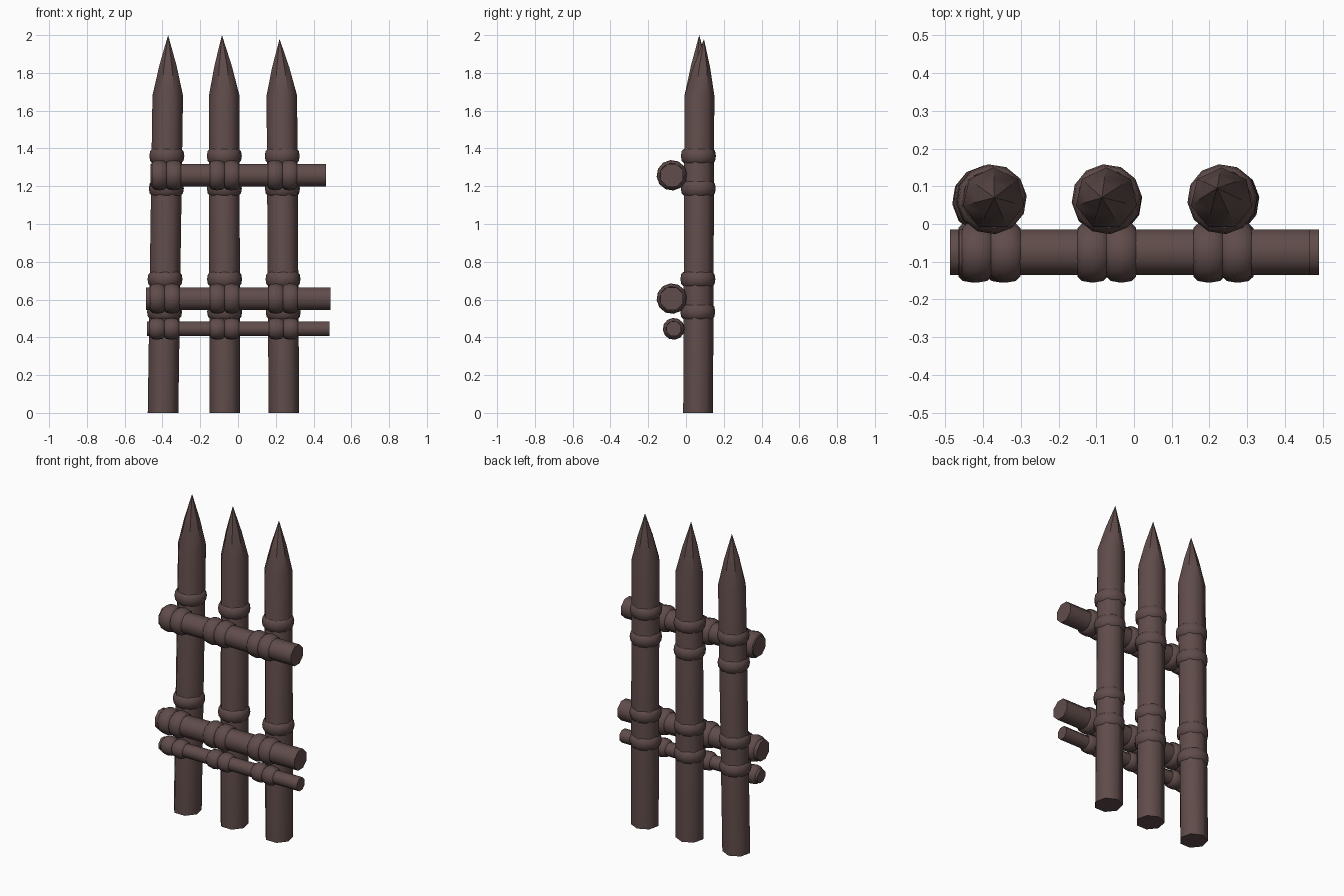
import bpy, bmesh
from math import sin, cos, pi
from mathutils import Vector

cube = bpy.data.objects.get("Cube")
if cube:
    bpy.data.objects.remove(cube, do_unlink=True)

wood = bpy.data.materials.new("dark brown wood")
wood.use_nodes = True
COLOR = (0.115, 0.072, 0.069, 1)
wood.diffuse_color = COLOR
wood.node_tree.nodes["Principled BSDF"].inputs["Base Color"].default_value = COLOR


def finish(name, bm, angle):
    """Turn a bmesh into a shaded object."""
    bmesh.ops.recalc_face_normals(bm, faces=bm.faces)
    mesh = bpy.data.meshes.new(name)
    bm.to_mesh(mesh)
    bm.free()
    mesh.materials.append(wood)
    obj = bpy.data.objects.new(name, mesh)
    bpy.context.collection.objects.link(obj)
    bpy.ops.object.select_all(action='DESELECT')
    obj.select_set(True)
    bpy.context.view_layer.objects.active = obj
    bpy.ops.object.shade_smooth_by_angle(angle=angle)


def loop(bm, center, u, v, radius, sides, turn=0):
    """Ring of vertices in the plane of u and v."""
    steps = [2 * pi * i / sides + turn for i in range(sides)]
    return [bm.verts.new(center + (u * cos(a) + v * sin(a)) * radius) for a in steps]


def bridge(bm, a, b):
    n = len(a)
    for i in range(n):
        bm.faces.new((a[i], a[(i + 1) % n], b[(i + 1) % n], b[i]))


X, Y, Z = Vector((1, 0, 0)), Vector((0, 1, 0)), Vector((0, 0, 1))


def log(name, start, end, u, v, radius, sides, tip=None, turn=0):
    """Straight pole, optionally sharpened to a point."""
    bm = bmesh.new()
    a = loop(bm, start, u, v, radius, sides, turn)
    b = loop(bm, end, u, v, radius, sides, turn)
    bridge(bm, a, b)
    bm.faces.new(a)
    if tip:
        # slightly swollen shoulder below the point
        mid = loop(bm, end.lerp(tip, 0.5), u, v, radius * 0.56, sides, turn)
        bridge(bm, b, mid)
        peak = bm.verts.new(tip)
        for i in range(sides):
            bm.faces.new((mid[i], mid[(i + 1) % sides], peak))
        for e in bm.edges:
            if any((w.co - end).dot(Z) > 0.01 for w in e.verts):
                e.smooth = False
    else:
        bm.faces.new(b)
    finish(name, bm, 1.0)


def band(name, center, axis, u, v, radius, bulge, half_width, sides=12, profile=8):
    """Rounded lashing around a pole."""
    bm = bmesh.new()
    rings = []
    for k in range(profile):
        a = 2 * pi * k / profile
        rings.append(loop(bm, center + axis * half_width * sin(a), u, v,
                          radius + bulge * cos(a), sides, 0.1))
    for k in range(profile):
        bridge(bm, rings[k], rings[(k + 1) % profile])
    finish(name, bm, 0.9)


SHOULDER = 1.68
# name, foot, shoulder x, tip
posts = [
    ("right", Vector((-0.397, 0.06, 0)), -0.372, Vector((-0.37, 0.07, 2.0))),
    ("middle", Vector((-0.07, 0.06, 0)), -0.073, Vector((-0.085, 0.07, 2.0))),
    ("left", Vector((0.243, 0.06, 0)), 0.232, Vector((0.22, 0.095, 1.98))),
]
# name, left and right ends, y, z, radius
rails = [
    ("upper", -0.462, 0.465, -0.075, 1.258, 0.065),
    ("middle", -0.487, 0.49, -0.075, 0.605, 0.065),
    ("lower", -0.482, 0.485, -0.065, 0.445, 0.042),
]

# Horizontal rails
for name, x0, x1, y, z, r in rails:
    log(name + "_rail", Vector((x0, y, z)), Vector((x1, y, z)), Y, Z, r, 8, turn=pi / 8)

# Sharpened posts with their lashings
for side, foot, top_x, tip in posts:
    top = Vector((top_x, 0.067, SHOULDER))
    log(side + "_post", foot, top, X, Y, 0.083, 7, tip, turn=pi / 2)
    for i, z in enumerate((1.36, 1.188, 0.708, 0.535)):
        band(f"{side}_post_lashing_{i + 1}", foot.lerp(top, z / SHOULDER),
             Z, X, Y, 0.078, 0.015, 0.037)
    for name, x0, x1, y, z, r in rails:
        x = foot.lerp(top, z / SHOULDER).x
        for i, dx in enumerate((-0.038, 0.038)):
            band(f"{side}_{name}_rail_lashing_{i + 1}", Vector((x + dx, y, z)),
                 X, Y, Z, r, 0.016, 0.039)
